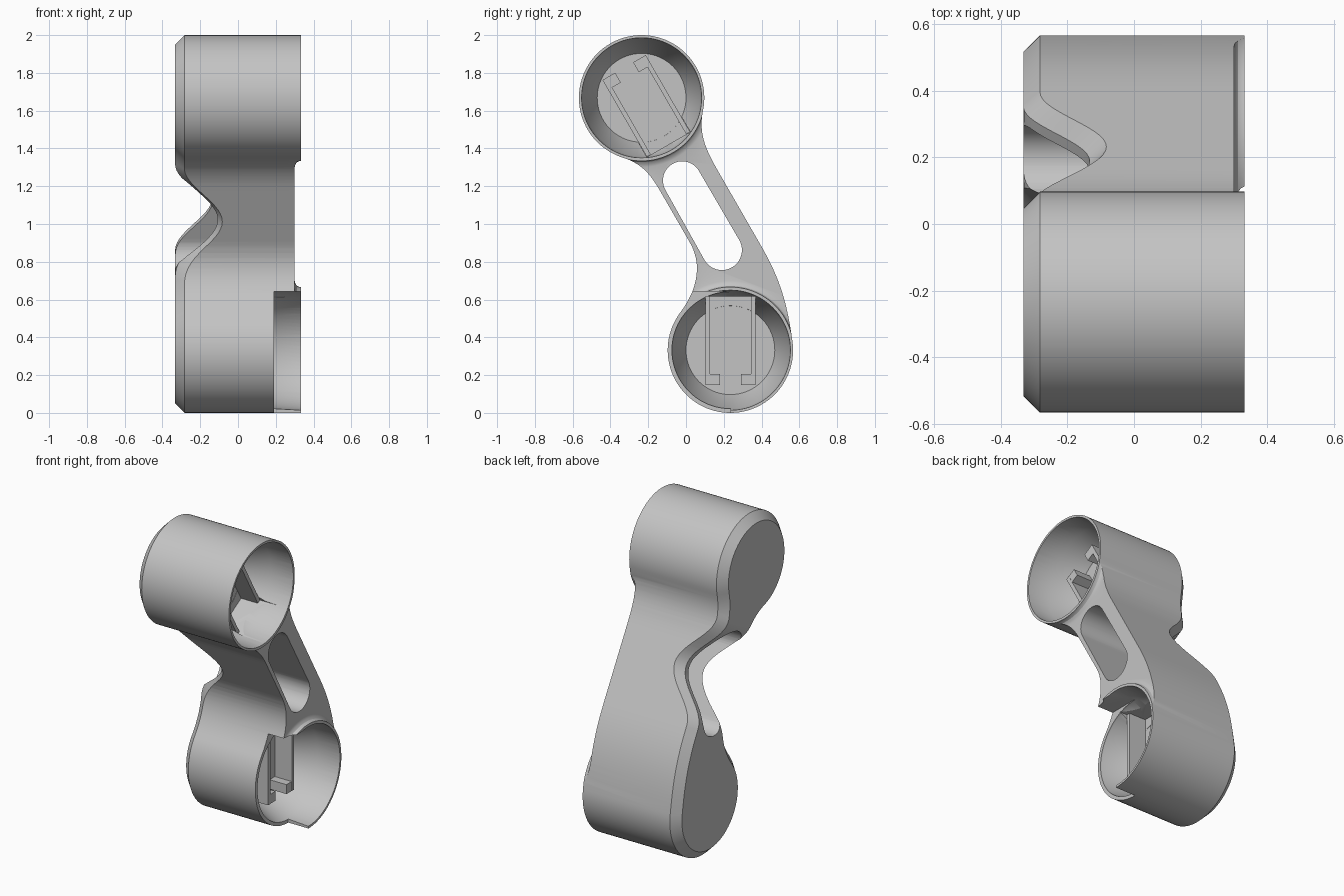
import bpy, bmesh, math
from mathutils import Vector
from mathutils.geometry import interpolate_bezier

if "Cube" in bpy.data.objects:
    bpy.data.objects.remove(bpy.data.objects["Cube"])

grey = bpy.data.materials.new("plain_grey")
grey.use_nodes = True
GREY = (0.55, 0.55, 0.55, 1)
grey.diffuse_color = GREY
grey.node_tree.nodes["Principled BSDF"].inputs["Base Color"].default_value = GREY

R = 0.332
UPPER, LOWER = Vector((-0.235, 1.668)), Vector((0.235, 0.332))
ARM = Vector((-0.5, 0.866))        # arm direction in (y, z)
ACROSS = Vector((0.866, 0.5))
MID = Vector((0.085, 1.04))


def loft(name, rings):
    """Skin a list of (x, points) rings and cap both ends."""
    bm = bmesh.new()
    loops = [[bm.verts.new((x, p[0], p[1])) for p in pts] for x, pts in rings]
    n = len(loops[0])
    for a, b in zip(loops, loops[1:]):
        for i in range(n):
            j = (i + 1) % n
            bm.faces.new((a[i], a[j], b[j], b[i]))
    bm.faces.new(loops[0][::-1])
    bm.faces.new(loops[-1])
    # keep every face flat and every normal outward
    sloped = [f for f in bm.faces if 0.02 < abs(f.normal.x) < 0.98 or len(f.verts) > 4]
    bm.normal_update()
    sloped = [f for f in bm.faces if abs(f.normal.x) > 0.02]
    bmesh.ops.triangulate(bm, faces=sloped)
    if bm.calc_volume(signed=True) < 0:
        bmesh.ops.reverse_faces(bm, faces=bm.faces[:])
    mesh = bpy.data.meshes.new(name)
    bm.to_mesh(mesh)
    bm.free()
    ob = bpy.data.objects.new(name, mesh)
    bpy.context.collection.objects.link(ob)
    mesh.materials.append(grey)
    return ob


def arc(c, r, a0, a1, n):
    angles = [math.radians(a0 + (a1 - a0) * i / n) for i in range(n + 1)]
    return [c + r * Vector((math.cos(a), math.sin(a))) for a in angles]


def lathe(name, c, profile, n=96):
    return loft(name, [(x, arc(c, r, 0, 360, n)[:-1]) for x, r in profile])


def slab(name, c, u, v, us, vs, xs):
    pts = [c + u * us[0] + v * vs[0], c + u * us[1] + v * vs[0],
           c + u * us[1] + v * vs[1], c + u * us[0] + v * vs[1]]
    return loft(name, [(x, pts) for x in xs])


def cut(ob, cutter):
    cutter.hide_render = True
    mod = ob.modifiers.new("cut", 'BOOLEAN')
    mod.operation, mod.solver, mod.object = 'DIFFERENCE', 'EXACT', cutter
    bpy.context.view_layer.objects.active = ob
    bpy.ops.object.modifier_apply(modifier=mod.name)
    bpy.data.objects.remove(cutter)


def blend(p0, t0, p1, t1, k=0.38, n=14):
    p0, p1 = Vector(p0), Vector(p1)
    d = (p1 - p0).length * k
    h0, h1 = p0 + t0.normalized() * d, p1 - t1.normalized() * d
    pts = interpolate_bezier(p0.to_3d(), h0.to_3d(), h1.to_3d(), p1.to_3d(), n)
    return [Vector((p[0], p[1])) for p in pts][1:-1]


def tangent(deg):
    a = math.radians(deg)
    return Vector((-math.sin(a), math.cos(a)))


def inset(pts, d):
    out = []
    for i, p in enumerate(pts):
        t = (pts[(i + 1) % len(pts)] - pts[i - 1]).normalized()
        out.append(p + Vector((-t.y, t.x)) * d)
    return out


def scoop(ob, half=0.33, centre=0.04, depth=0.2, steps=28):
    """Slice the closed side across the arm, then push it inward."""
    bm = bmesh.new()
    bm.from_mesh(ob.data)
    for i in range(steps + 1):
        p = MID + ARM * (centre + half * (2 * i / steps - 1))
        faces = [f for f in bm.faces if any(v.co.x < -0.2 for v in f.verts)]
        edges = list({e for f in faces for e in f.edges})
        verts = list({v for f in faces for v in f.verts})
        bmesh.ops.bisect_plane(bm, geom=verts + edges + faces,
                               plane_co=(0, p.x, p.y),
                               plane_no=(0, ARM.x, ARM.y), dist=1e-5)
    for v in bm.verts:
        t = ((Vector((v.co.y, v.co.z)) - MID).dot(ARM) - centre) / half
        if v.co.x < -0.2 and abs(t) < 1:
            v.co.x += depth * math.cos(t * math.pi / 2) ** 2
    bm.to_mesh(ob.data)
    bm.free()


# side outline: two round ends joined by a slanted arm
top_arc = arc(UPPER, R, -12, 253, 70)
low_arc = arc(LOWER, R, 143, 368, 60)
front_a, front_b = Vector((-0.14, 1.18)), Vector((0.02, 0.903))
back_a, back_b = Vector((0.40, 0.88)), Vector((0.19, 1.245))
outline = (top_arc
           + blend(top_arc[-1], tangent(253), front_a, -ARM) + [front_a, front_b]
           + blend(front_b, -ARM, low_arc[0], tangent(143)) + low_arc
           + blend(low_arc[-1], tangent(8), back_a, ARM) + [back_a, back_b]
           + blend(back_b, ARM, top_arc[0], tangent(-12)))
body = loft("body", [(0.333, outline), (-0.283, outline),
                     (-0.333, inset(outline, 0.05))])

# arm recessed on the open side, flaring up to the round rims
recess = slab("recess", MID, Vector((1, 0)), Vector((0, 1)),
              (-2, 2), (-2, 2), (0.30, 0.5))
for c in (UPPER, LOWER):
    flare = [(0.2, 0.367), (0.30, 0.367), (0.304, 0.352), (0.312, 0.341),
             (0.322, 0.336), (0.334, R + 0.002), (0.6, R + 0.002)]
    cut(recess, lathe("flare", c, flare))
cut(body, recess)

# long rounded slot through the arm
slot_top, slot_low = Vector((-0.02, 1.23)), Vector((0.19, 0.862))
slot = arc(slot_top, 0.102, 30, 210, 24) + arc(slot_low, 0.106, 210, 390, 24)
cut(body, loft("slot", [(-0.6, slot), (0.6, slot)]))

# hollow cups with a clip pocket in each
FLOOR = 0.02
ENDS = ((UPPER, -ARM, ACROSS, "upper"),
        (LOWER, Vector((0, 1)), Vector((1, 0)), "lower"))
for c, u, v, name in ENDS:
    cut(body, lathe("hollow", c, [(FLOOR, 0.235), (0.18, 0.309), (0.34, 0.318)]))
    cut(body, slab("pocket", c, u, v, (0, 0.285), (-0.133, 0.133),
                   (FLOOR + 0.001, 0.28)))

# side opening in the front wall of the lower cup
cut(body, slab("opening", LOWER, Vector((1, 0)), Vector((0, 1)),
               (-0.5, 0), (-0.5, 0.311), (0.19, 0.5)))
scoop(body)

# clip rails with hooked ends
parts = [body]
for c, u, v, name in ENDS:
    for side, label in ((-1, "a"), (1, "b")):
        base = FLOOR - 0.01
        parts.append(slab(f"{name}_clip_rail_{label}", c, u, v * side,
                          (-0.185, 0.284), (0.108, 0.132), (base, 0.14)))
        parts.append(slab(f"{name}_clip_hook_{label}", c, u, v * side,
                          (-0.185, -0.125), (0.055, 0.109), (base, 0.139)))

bpy.ops.object.select_all(action='DESELECT')
for ob in parts:
    ob.select_set(True)
bpy.context.view_layer.objects.active = body
bpy.ops.object.shade_smooth_by_angle(angle=math.radians(25))
